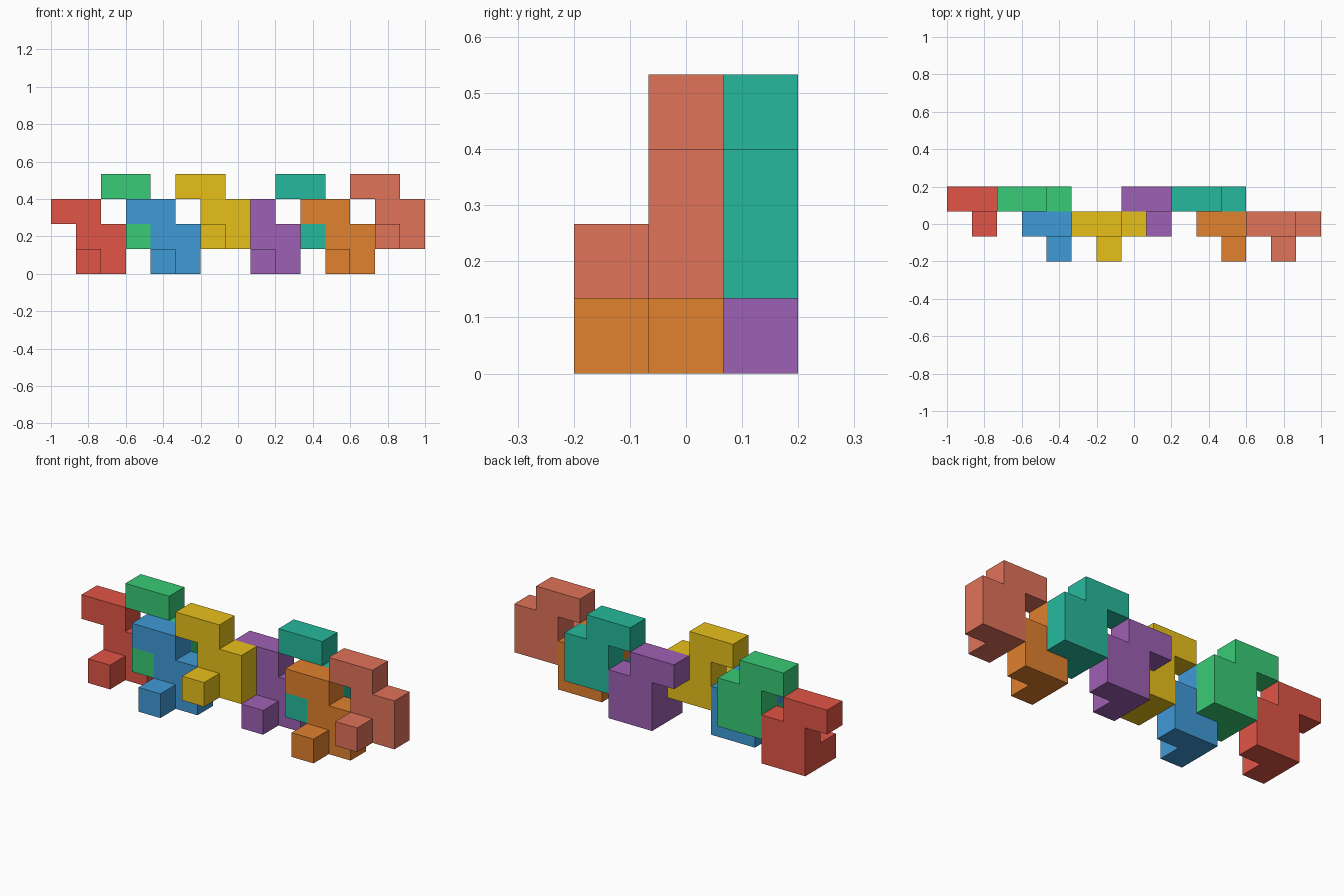
import bpy, bmesh
from math import radians
from mathutils import Color, Vector

if "Cube" in bpy.data.objects:
    bpy.data.objects.remove(bpy.data.objects["Cube"])

U = 2 / 15                                # edge of one cube cell
ORIGIN = Vector((-7.5, -1.5, 0))          # grid corner, in cells

# One seven-cell puzzle piece: a stepped flat body plus a knob at the front
PIECE = [(0, 0, 2), (1, 0, 2), (1, 0, 1), (2, 0, 1), (1, 0, 0), (2, 0, 0),
         (1, -1, 0)]

# Name, colour and grid position of every copy
COPIES = [
    ("red", "E15546", (0, 2, 0)),
    ("green", "39CB76", (2, 2, 1)),
    ("blue", "3F9AD7", (3, 1, 0)),
    ("yellow", "E8C01A", (5, 1, 1)),
    ("purple", "9E60B3", (7, 2, 0)),
    ("teal", "26BA9D", (9, 2, 1)),
    ("orange", "E1812E", (10, 1, 0)),
    ("salmon", "E1735A", (12, 1, 1)),
]


def rgba(code):
    """Hex display colour to linear values."""
    srgb = Color([int(code[i:i + 2], 16) / 255 for i in (0, 2, 4)])
    return [*srgb.from_srgb_to_scene_linear(), 1]


def piece_mesh(name):
    """Outer skin of the cells, with flat neighbouring faces merged."""
    bm = bmesh.new()
    for cell in PIECE:
        centre = Vector(cell) + Vector((0.5, 0.5, 0.5))
        for axis in range(3):
            for sign in (-1, 1):
                n = Vector((0, 0, 0))
                n[axis] = sign
                if tuple(int(c) for c in Vector(cell) + n) in PIECE:
                    continue
                a = Vector((n.y, n.z, n.x))
                b = n.cross(a)
                corners = [(-1, -1), (1, -1), (1, 1), (-1, 1)]
                bm.faces.new([bm.verts.new((centre + (n + a * s + b * t) / 2) * U)
                              for s, t in corners])
    bmesh.ops.remove_doubles(bm, verts=bm.verts, dist=1e-4)
    bmesh.ops.dissolve_limit(bm, angle_limit=radians(1),
                             verts=bm.verts, edges=bm.edges)
    mesh = bpy.data.meshes.new(name)
    bm.to_mesh(mesh)
    bm.free()
    return mesh


# Interlocking row of pieces
for colour, code, cell in COPIES:
    name = "puzzle_piece_" + colour
    obj = bpy.data.objects.new(name, piece_mesh(name))
    obj.location = (ORIGIN + Vector(cell)) * U
    mat = bpy.data.materials.new(colour)
    mat.diffuse_color = rgba(code)
    mat.use_nodes = True
    mat.node_tree.nodes["Principled BSDF"].inputs["Base Color"].default_value = mat.diffuse_color
    obj.data.materials.append(mat)
    bpy.context.collection.objects.link(obj)
